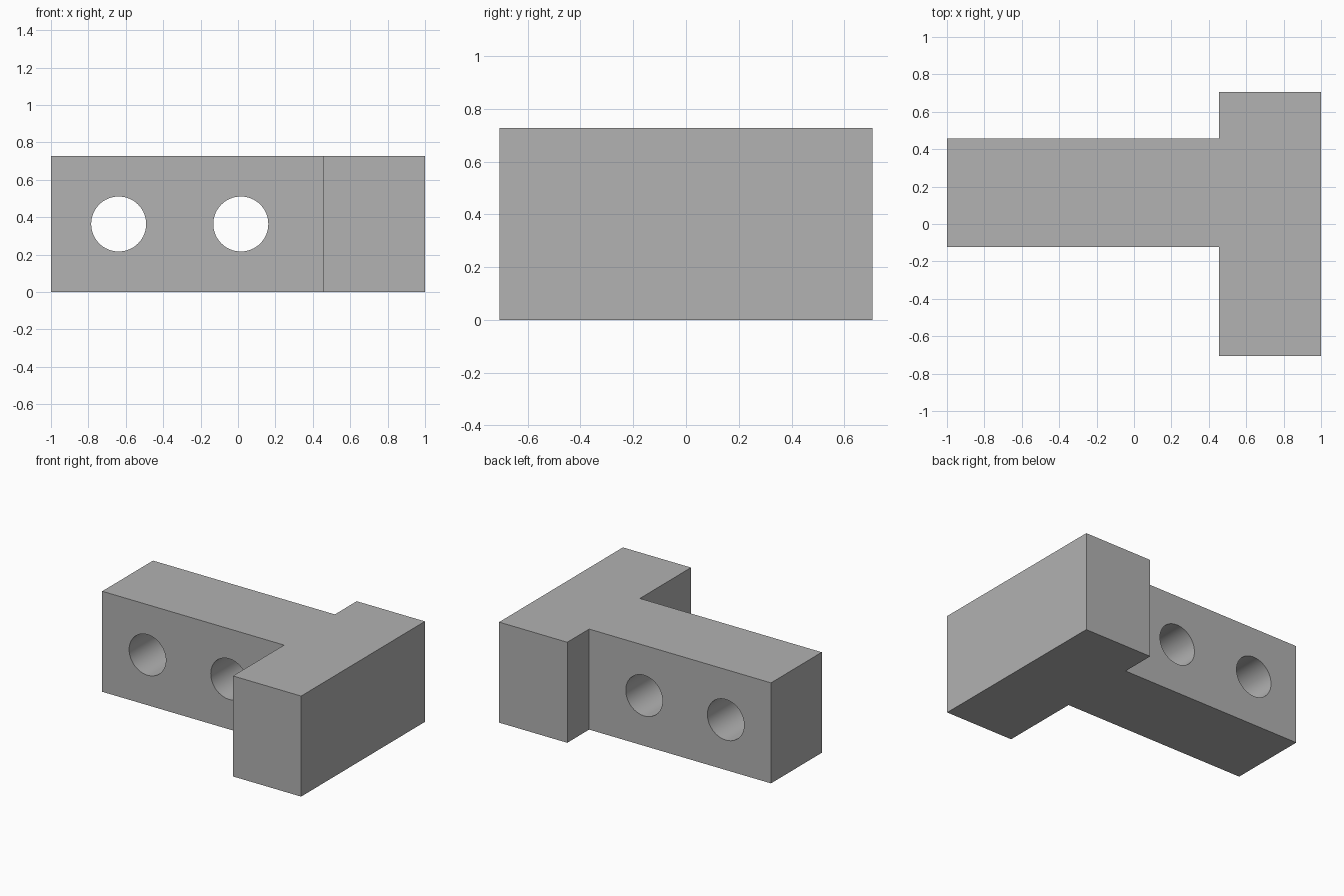
import bpy
import bmesh
from math import pi

cube = bpy.data.objects.get("Cube")
if cube:
    bpy.data.objects.remove(cube, do_unlink=True)

HEIGHT = 0.727
HOLE_RADIUS = 0.147

grey = bpy.data.materials.new("plain grey")
grey.use_nodes = True
grey.diffuse_color = (0.445, 0.445, 0.445, 1)
grey.node_tree.nodes["Principled BSDF"].inputs["Base Color"].default_value = grey.diffuse_color

# T-shaped block: long arm with an off-centre cross head, extruded upward
outline = [(-1, -0.123), (0.455, -0.123), (0.455, -0.707), (1, -0.707),
           (1, 0.707), (0.455, 0.707), (0.455, 0.457), (-1, 0.457)]
bm = bmesh.new()
base = bm.faces.new([bm.verts.new((x, y, 0)) for x, y in outline])
top = bmesh.ops.extrude_face_region(bm, geom=[base])["geom"]
bmesh.ops.translate(bm, vec=(0, 0, HEIGHT),
                    verts=[v for v in top if isinstance(v, bmesh.types.BMVert)])
bmesh.ops.recalc_face_normals(bm, faces=bm.faces)
mesh = bpy.data.meshes.new("t_block")
bm.to_mesh(mesh)
bm.free()
mesh.materials.append(grey)
block = bpy.data.objects.new("t_block", mesh)
bpy.context.collection.objects.link(block)

# Two round holes through the arm
for x in (-0.638, 0.015):
    bpy.ops.mesh.primitive_cylinder_add(vertices=64, radius=HOLE_RADIUS, depth=1,
                                        location=(x, 0.167, HEIGHT / 2),
                                        rotation=(pi / 2, 0, 0))
    cutter = bpy.context.object
    cutter.name = "hole_cutter"
    cutter.hide_render = True
    cutter.data.materials.append(grey)
    cut = block.modifiers.new("hole", "BOOLEAN")
    cut.operation = "DIFFERENCE"
    cut.solver = "EXACT"
    cut.object = cutter
    bpy.ops.object.select_all(action="DESELECT")
    block.select_set(True)
    bpy.context.view_layer.objects.active = block
    bpy.ops.object.modifier_apply(modifier=cut.name)
    bpy.data.objects.remove(cutter, do_unlink=True)

# Smooth hole walls, sharp block edges
bpy.ops.object.shade_smooth_by_angle(angle=pi / 6)
